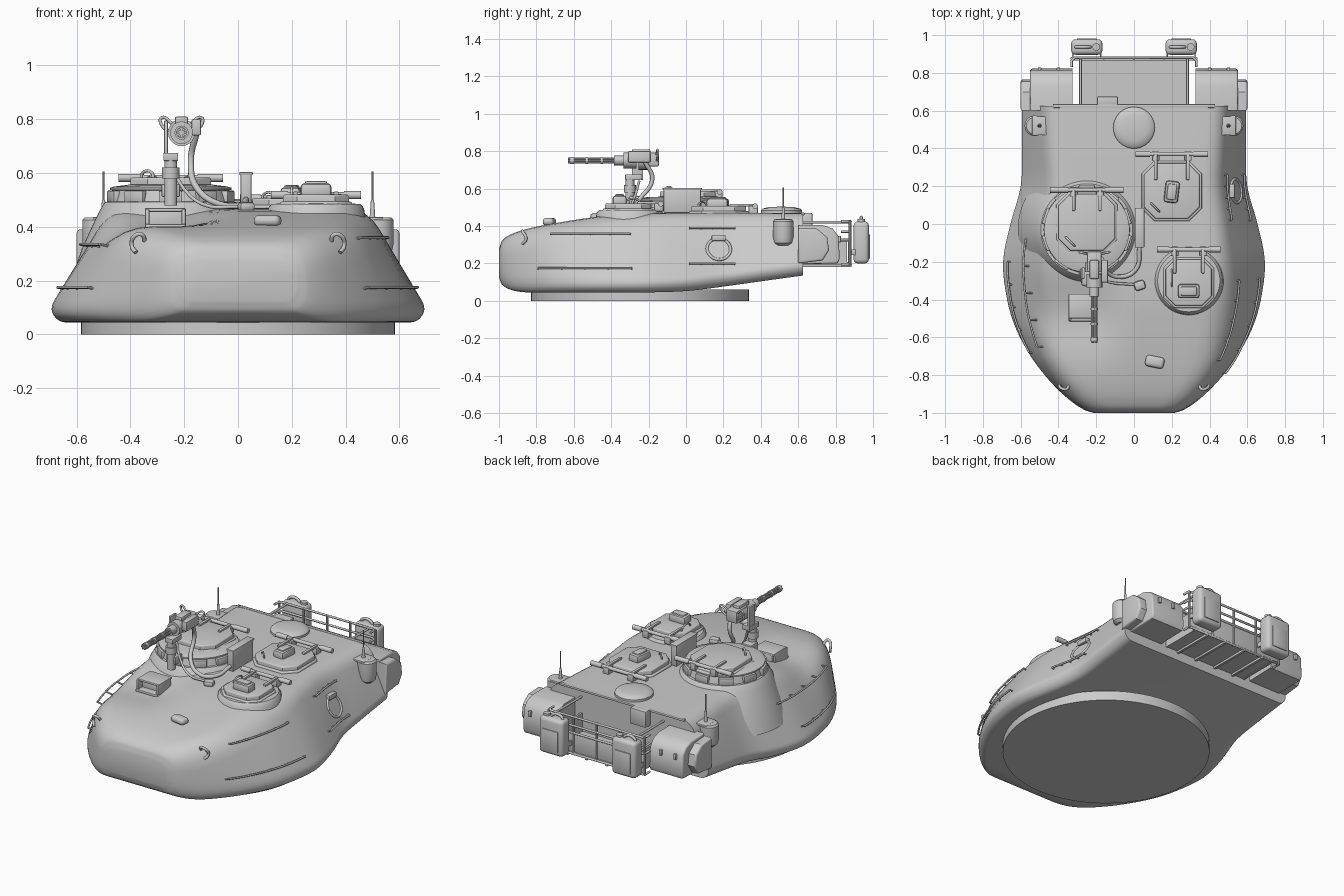
import bpy, bmesh, math
from mathutils import Vector, Matrix

if "Cube" in bpy.data.objects:
    bpy.data.objects.remove(bpy.data.objects["Cube"], do_unlink=True)

grey = bpy.data.materials.new("plain grey")
grey.use_nodes = True
grey.diffuse_color = (0.6, 0.6, 0.6, 1)
grey.node_tree.nodes["Principled BSDF"].inputs["Base Color"].default_value = grey.diffuse_color


def finish(name, bm, angle=35):
    bmesh.ops.recalc_face_normals(bm, faces=bm.faces)
    me = bpy.data.meshes.new(name)
    bm.to_mesh(me)
    bm.free()
    me.materials.append(grey)
    me.shade_smooth()
    me.set_sharp_from_angle(angle=math.radians(angle))
    ob = bpy.data.objects.new(name, me)
    bpy.context.collection.objects.link(ob)


def box(name, centre, size, bevel=0.006, rot=None, segs=2):
    bm = bmesh.new()
    bmesh.ops.create_cube(bm, size=1)
    bmesh.ops.scale(bm, vec=size, verts=bm.verts)
    if bevel:
        bmesh.ops.bevel(bm, geom=bm.edges[:], offset=bevel, segments=segs, affect='EDGES', profile=0.5)
    if rot:
        bmesh.ops.rotate(bm, matrix=Matrix.Rotation(rot[0], 3, rot[1]), verts=bm.verts)
    bmesh.ops.translate(bm, vec=centre, verts=bm.verts)
    finish(name, bm)


def prism(name, points, move, bevel):
    bm = bmesh.new()
    face = bm.faces.new([bm.verts.new(p) for p in points])
    new = bmesh.ops.extrude_face_region(bm, geom=[face])["geom"]
    moved = [v for v in new if isinstance(v, bmesh.types.BMVert)]
    bmesh.ops.translate(bm, vec=move, verts=moved)
    rim = [e for e in bm.edges if all(v in moved for v in e.verts)]
    bmesh.ops.bevel(bm, geom=rim, offset=bevel, segments=3, affect='EDGES', profile=.5)
    finish(name, bm)


def rod(name, a, b, r, r2=None, sides=16):
    a, b = Vector(a), Vector(b)
    bm = bmesh.new()
    bmesh.ops.create_cone(bm, cap_ends=True, segments=sides, radius1=r,
                          radius2=r if r2 is None else r2, depth=(b - a).length)
    turn = Vector((0, 0, 1)).rotation_difference(b - a).to_matrix().to_4x4()
    bmesh.ops.transform(bm, matrix=Matrix.Translation((a + b) / 2) @ turn, verts=bm.verts)
    finish(name, bm)


def tube(name, points, r, smooth=True):
    cu = bpy.data.curves.new(name, 'CURVE')
    cu.dimensions = '3D'
    cu.bevel_depth, cu.bevel_resolution, cu.use_fill_caps = r, 2, True
    cu.resolution_u = 6
    sp = cu.splines.new('BEZIER' if smooth else 'POLY')
    pts = sp.bezier_points if smooth else sp.points
    pts.add(len(points) - 1)
    for p, co in zip(pts, points):
        if smooth:
            p.co = co
            p.handle_left_type = p.handle_right_type = 'AUTO'
        else:
            p.co = (*co, 1)
    cu.materials.append(grey)
    bpy.context.collection.objects.link(bpy.data.objects.new(name, cu))


def skin(bm, rings):
    n = len(rings[0])
    for a, b in zip(rings, rings[1:]):
        for i in range(n):
            bm.faces.new((a[i], a[(i + 1) % n], b[(i + 1) % n], b[i]))
    bm.faces.new(rings[0])
    bm.faces.new(rings[-1])


def lathe(name, centre, profile, steps=48):
    bm = bmesh.new()
    skin(bm, [[bm.verts.new((centre[0] + r * math.cos(math.tau * i / steps),
                             centre[1] + r * math.sin(math.tau * i / steps), z))
               for i in range(steps)] for r, z in profile])
    finish(name, bm)


# Hull stations: y, half width low, half width at roof, roof height, floor height
STATIONS = [(-1.0, .22, .205, .275, .125), (-.985, .265, .25, .32, .088), (-.94, .335, .31, .353, .06),
            (-.88, .405, .36, .376, .047), (-.8, .48, .41, .396, .045), (-.7, .556, .447, .415, .045),
            (-.55, .637, .468, .439, .045), (-.4, .682, .478, .458, .045), (-.2, .702, .48, .468, .045),
            (0, .662, .462, .47, .052), (.2, .607, .44, .47, .076), (.4, .60, .452, .47, .104),
            (.625, .60, .468, .468, .135)]


def station(y):
    S = STATIONS
    k = max(i for i in range(len(S) - 1) if S[i][0] <= y or i == 0)
    h = S[k + 1][0] - S[k][0]
    t = (y - S[k][0]) / h

    def slope(i, c):
        a, b = S[max(i - 1, 0)], S[min(i + 1, len(S) - 1)]
        return (b[c] - a[c]) / (b[0] - a[0]) * h
    return [(2*t**3 - 3*t*t + 1) * S[k][c] + (t**3 - 2*t*t + t) * slope(k, c)
            + (3*t*t - 2*t**3) * S[k + 1][c] + (t**3 - t*t) * slope(k + 1, c) for c in range(1, 5)]


def section(y):
    w, t, zt, zb = station(y)
    nose = min(1, max(0, (-.1 - y) / .4))
    lip = min(.05, (zt - zb) * .3)
    corners = [Vector(p) for p in ((0, zb), (w - .035, zb), (w, zb + lip), (t, zt), (0, zt))]
    out = [corners[0]]
    for a, b, c, d in zip(corners, corners[1:], corners[2:], (.03, .03 + .03 * nose, .075 + .055 * nose)):
        p = b + (a - b).normalized() * min(d, (a - b).length * .48)
        q = b + (c - b).normalized() * min(d, (c - b).length * .48)
        for i in range(6):
            u = i / 5
            out.append(p * (1 - u)**2 + b * 2 * u * (1 - u) + q * u * u)
    # extra points across the roof
    return out + [out[-1].lerp(corners[-1], i / 6) for i in range(1, 7)]


def side_x(y, z):
    pts = section(y)
    for a, b in zip(pts[6:], pts[7:]):
        if a.y <= z <= b.y and b.y > a.y:
            return a.x + (b.x - a.x) * (z - a.y) / (b.y - a.y)
    return pts[12].x


def hollow(x, y, z):
    # shallow dip in the right front of the roof, ahead of the cupola
    u = min(1, max(0, -x / .24))
    return z - .052 * u * u * (3 - 2 * u) * math.exp(-((y + .47) / .2)**2) * max(0, min(1, (z - .25) / .15))


bm = bmesh.new()
rings = []
ys = [a[0] + (b[0] - a[0]) * i / 4 for a, b in zip(STATIONS, STATIONS[1:]) for i in range(4)] + [.625]
for y in ys:
    half = section(y)
    loop = [(p.x, y, p.y) for p in half] + [(-p.x, y, hollow(-p.x, y, p.y)) for p in half[-2:0:-1]]
    rings.append([bm.verts.new(p) for p in loop])
skin(bm, rings)
finish("turret_hull", bm, 40)
lathe("turret_ring", (0, -.245), [(.583, 0), (.583, .06)], 96)

# Commander cupola: flared mound, vision block band and cap
C = (-.25, -.03)
lathe("cupola_mound", C, [(.365, .22), (.33, .32), (.298, .39), (.27, .45), (.25, .485), (.243, .493), (.2, .495)], 64)
lathe("cupola_band", C, [(.232, .48), (.215, .54)], 64)
lathe("cupola_rim", C, [(.21, .535), (.226, .537), (.226, .545), (.21, .55), (.16, .556)], 64)
for i in range(10):
    a = math.tau * (i + .5) / 10
    box("vision_block", (C[0] + .222 * math.cos(a), C[1] + .222 * math.sin(a), .512),
        (.03, .085, .045), .005, (a, 'Z'))


# Hatches: chamfered lid on a rim, hinge bar, arms, lugs
def hatch(name, x, y, half, z, bar_y, arm):
    for part, grow, lo, hi in (("seat", .012, z - .012, z + .006), ("lid", 0, z + .004, z + .032)):
        h, c = half + grow, (half + grow) * .58
        ring = [(h, -c), (h, c), (c, h), (-c, h), (-h, c), (-h, -c), (-c, -h), (c, -h)]
        prism(f"{name}_{part}", [(x + px, y + py, lo) for px, py in ring], (0, 0, hi - lo), .008)
    zb = z + .03
    rod(f"{name}_hinge_bar", (x - half - .03, bar_y, zb), (x + half + .03, bar_y, zb), .011)
    for s in (-1, 1):
        rod(f"{name}_hinge_sleeve", (x + s * (half + .045), bar_y, zb), (x + s * (arm + .03), bar_y, zb), .015)
        box(f"{name}_hinge_arm", (x + s * arm, (bar_y + y + half * .4) / 2, z + .036),
            (.018, bar_y - y - half * .4, .014), .004)
        box(f"{name}_hinge_lug", (x + s * arm, bar_y - .01, z + .012), (.04, .05, .045), .006)


hatch("commander_hatch", -.25, .01, .15, .552, .18, .07)
hatch("loader_hatch", .2, .175, .147, .475, .37, .085)
lathe("gunner_hatch_ring", (.29, -.3), [(.185, .43), (.178, .47), (.165, .485), (.12, .487)])
hatch("gunner_hatch", .29, -.31, .122, .488, -.135, .075)
tube("commander_hatch_grip", [(-.36, -.07, .58), (-.355, -.075, .6), (-.32, -.11, .6), (-.315, -.115, .58)], .006)
tube("gunner_hatch_grip", [(.2, -.24, .515), (.2, -.25, .535), (.2, -.32, .535), (.2, -.33, .515)], .005)
tube("loader_hatch_grip", [(.09, .11, .5), (.095, .105, .52), (.13, .07, .52), (.135, .065, .5)], .005)
for nm, x, y, z, turn in (("gunner", .29, -.355, .535, 0), ("loader", .2, .17, .52, 1.45)):
    box(nm + "_periscope", (x, y, z), (.115, .075, .055), .015, (turn, 'Z'))
    box(nm + "_periscope_hood", (x, y, z + .025), (.085, .05, .02), .008, (turn, 'Z'))
lathe("vent_dome", (0, .51), [(.11, .46), (.11, .483), (.1, .493), (.07, .5), (.02, .503)])

# Sight head in front of the cupola: hooded frame with recessed glass
for s in (-1, 1):
    box("sight_cheek", (-.27 + s * .068, -.445, .425), (.016, .13, .08), .005)
box("sight_roof", (-.27, -.435, .463), (.152, .13, .014), .005)
box("sight_body", (-.27, -.42, .425), (.13, .1, .07), .004)
box("sight_sill", (-.27, -.465, .402), (.152, .1, .016), .005)

# Rotary gun on pedestal
G = Vector((-.21, 0, .75))
for i in range(6):
    a = math.tau * i / 6
    o = G + Vector((.013 * math.cos(a), 0, .013 * math.sin(a)))
    rod("gun_barrel", o + Vector((0, -.63, 0)), o + Vector((0, -.33, 0)), .005, sides=8)
for y, r, d in ((-.61, .02, .02), (-.53, .02, .012), (-.45, .02, .012), (-.36, .026, .05), (-.3, .042, .07), (-.23, .05, .05)):
    rod("gun_collar", G + Vector((0, y - d / 2, 0)), G + Vector((0, y + d / 2, 0)), r, sides=20)
box("gun_receiver", (-.21, -.2, .755), (.075, .11, .075), .008)
box("gun_feeder", (-.155, -.25, .77), (.035, .12, .06), .006)
box("gun_motor", (-.21, -.24, .795), (.05, .1, .03), .008)
for s in (-1, 1):
    tube("gun_grip", [(-.21 + s * .03, -.16, .78), (-.21 + s * .075, -.15, .805), (-.21 + s * .075, -.15, .78),
                      (-.21 + s * .04, -.155, .75)], .006)
box("gun_cradle_arm", (-.268, -.26, .72), (.014, .06, .15), .003)
box("gun_cradle_base", (-.25, -.28, .66), (.055, .09, .03), .004)
rod("gun_pedestal", (-.25, -.3, .48), (-.25, -.3, .66), .024)
rod("gun_pedestal_collar", (-.25, -.3, .58), (-.25, -.3, .62), .032)
box("gun_pedestal_foot", (-.25, -.27, .535), (.07, .07, .05), .008)

# Ammunition box with feed hose and cables
box("ammo_box", (.03, -.02, .535), (.042, .2, .13), .006)
box("ammo_box_lid", (.03, -.02, .598), (.05, .21, .012), .004)
tube("feed_hose", [(-.155, -.22, .745), (-.175, -.18, .65), (-.15, -.25, .54), (-.07, -.28, .485), (.01, -.24, .48), (.03, -.12, .5)], .012)
tube("power_cable", [(-.25, -.25, .64), (-.2, -.28, .54), (-.12, -.31, .48), (0, -.32, .475)], .007)
box("cable_junction", (.03, -.325, .475), (.06, .05, .035), .014, (.3, 'Z'))

# Roof lamp on the nose and front lifting hooks
box("nose_lamp", (.11, -.73, .423), (.1, .06, .04), .018, (-.2, 'Z'), 3)
rod("nose_lamp_stem", (.085, -.715, .39), (.085, -.715, .43), .016)
for s in (-1, 1):
    tube("lifting_hook", [(s * .345, -.855, .345), (s * .36, -.875, .372), (s * .385, -.87, .365), (s * .395, -.855, .33), (s * .38, -.875, .305)], .008)

# Grab rails following the hull sides
for s, y0, y1, z in ((1, -.72, -.3, .36), (1, -.79, -.29, .175), (1, .02, .26, .39), (1, .02, .26, .2),
                     (-1, -.65, -.08, .335), (-1, -.68, -.2, .175)):
    lift = .026 if s < 0 and z > .3 else .016
    path = [(s * (side_x(y, z) + lift), y, z) for y in (y0 + (y1 - y0) * i / 8 for i in range(9))]
    tube("grab_rail", path, .0055)
    for p in path[::2]:
        rod("grab_rail_post", p, (p[0] - s * (lift + .015), p[1], p[2] - .008), .005, sides=8)

# Round side port with raised rim, sunken plug and hinged flap on the left
c = Vector((side_x(.175, .275), .175, .275))
n = Vector((1, (side_x(.12, .275) - side_x(.23, .275)) / .11, (side_x(.175, .24) - side_x(.175, .31)) / .07)).normalized()
u = n.cross(Vector((0, 0, 1))).normalized()
v = n.cross(u)
tube("side_port_rim", [c + n * .004 + .063 * (u * math.cos(a) + v * math.sin(a))
                       for a in (math.tau * i / 24 for i in range(25))], .008, smooth=False)
rod("side_port_plug", c - n * .02, c + n * .004, .06, sides=40)
box("side_port_flap", (side_x(.175, .335) + .012, .175, .335), (.03, .075, .03), .006)

# Antenna pots, brackets and whips
for s in (-1, 1):
    lathe("antenna_pot", (s * .525, .52), [(.03, .295), (.048, .31), (.054, .34), (.054, .425), (.045, .435)], 32)
    box("antenna_bracket", (s * .49, .52, .43), (.1, .1, .014), .005)
    rod("antenna_base", (s * .5, .52, .43), (s * .5, .52, .5), .011, .006)
    rod("antenna_whip", (s * .5, .52, .49), (s * .5, .52, .605), .004, .003, 8)

# Rear stowage: side bins, basket, fuel cans
BIN = [(.6, .405), (.73, .405), (.785, .385), (.815, .345), (.822, .225), (.81, .2), (.6, .195)]
WING = [(.6, .39), (.7, .385), (.755, .34), (.765, .27), (.73, .215), (.6, .2)]
for s in (-1, 1):
    prism("side_bin", [(s * .325, y, z) for y, z in BIN], (s * .225, 0, 0), .01)
    prism("side_bin_wing", [(s * .54, y, z) for y, z in WING], (s * .06, 0, 0), .012)
    for x in (.4, .5):
        box("bin_latch", (s * x, .818, .33), (.018, .02, .035), .003)
    box("basket_side_plate", (s * .282, .74, .255), (.012, .24, .13), 0)
    tube("basket_side_rail", [(s * .283, .62, .42), (s * .283, .875, .42)], .007, smooth=False)
    x = s * .25
    box("fuel_can", (x, .937, .312), (.165, .082, .225), .022, segs=3)
    box("fuel_can_panel", (x, .979, .29), (.105, .008, .13), .003)
    tube("fuel_can_handle", [(x - .06, .937, .41), (x - .05, .937, .436), (x + .01, .937, .436), (x + .02, .937, .41)], .009)
    rod("fuel_can_cap", (x + .05, .937, .41), (x + .05, .937, .437), .02)
    for dx in (-.075, .075):
        box("fuel_can_strap", (x + dx, .89, .26), (.008, .04, .03), .002)
box("basket_floor", (0, .745, .2), (.57, .27, .014), 0)
box("basket_rear_panel", (0, .872, .26), (.66, .012, .13), .003)
for z in (.425, .37, .325, .195):
    tube("basket_rail", [(-.33, .83, z), (-.33, .865, z), (-.315, .88, z), (.315, .88, z), (.33, .865, z), (.33, .83, z)], .007, smooth=False)
for x in (-.33, -.16, 0, .16, .33):
    rod("basket_post", (x, .877, .19), (x, .877, .428), .007, sides=8)
for x in (-.2, -.07, .07, .2):
    box("basket_rib", (x, .75, .19), (.016, .27, .02), .003)
box("rear_wall_box", (-.14, .65, .42), (.11, .05, .1), .006)
box("roof_rear_lip", (0, .625, .464), (.86, .02, .014), .004)
